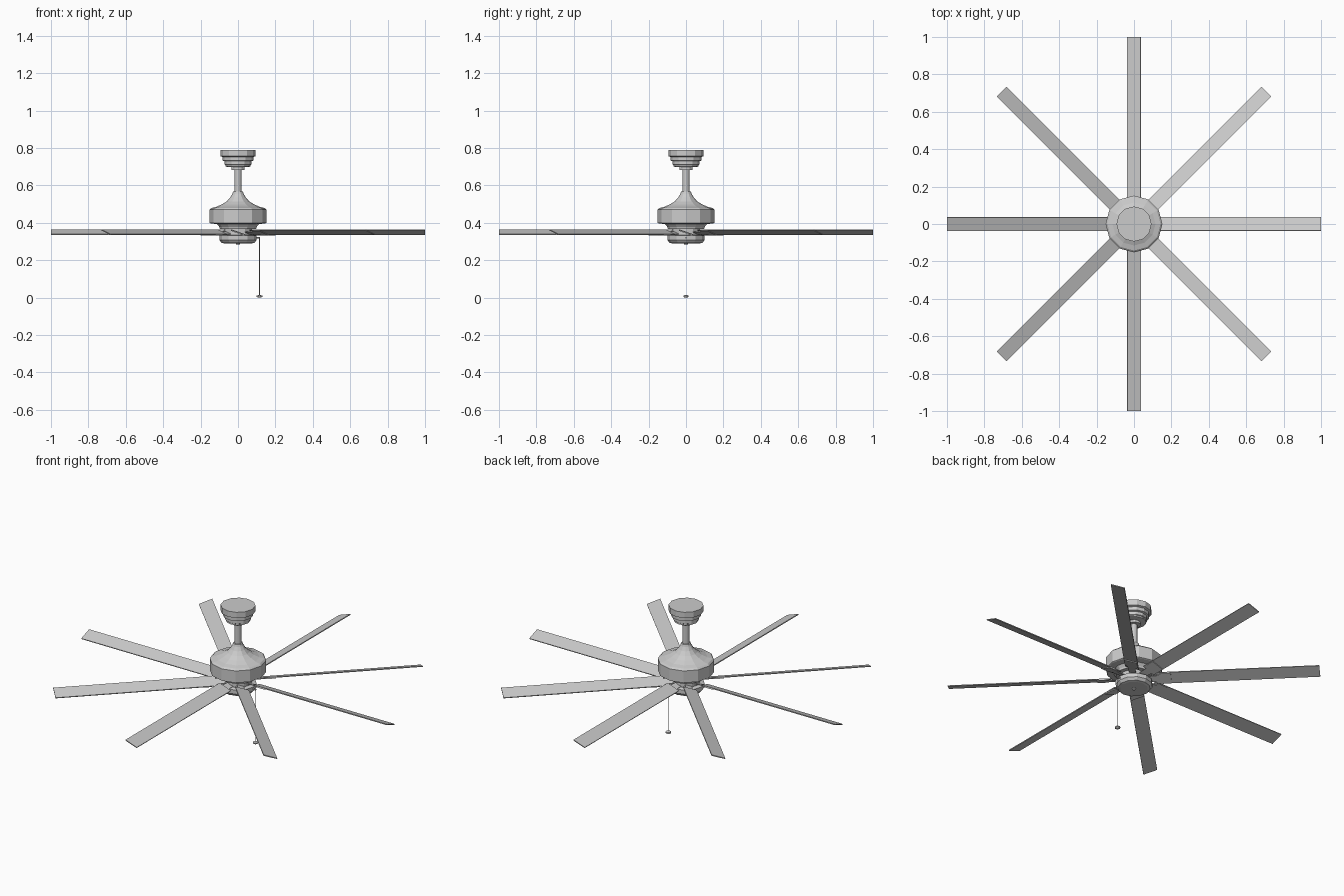
import bpy, bmesh, math
from mathutils import Matrix, Vector

if "Cube" in bpy.data.objects:
    bpy.data.objects.remove(bpy.data.objects["Cube"])

SIDES = 12


def finish(name, bm):
    bmesh.ops.recalc_face_normals(bm, faces=bm.faces[:])
    me = bpy.data.meshes.new(name)
    bm.to_mesh(me)
    bm.free()
    ob = bpy.data.objects.new(name, me)
    bpy.context.collection.objects.link(ob)
    return ob


def lathe(name, profile, sides=SIDES, x=0.0):
    """Closed turned solid from (radius, z) points."""
    bm = bmesh.new()
    rings = [[bm.verts.new((x + r * math.cos(2 * math.pi * i / sides),
                            r * math.sin(2 * math.pi * i / sides), z))
              for i in range(sides)] for r, z in profile]
    for a, b in zip(rings, rings[1:]):
        for i in range(sides):
            j = (i + 1) % sides
            bm.faces.new((a[i], a[j], b[j], b[i]))
    bm.faces.new(rings[0])
    bm.faces.new(rings[-1])
    return finish(name, bm)


def plate(name, outline, thickness, matrix):
    """Flat outline extruded to a thin slab, then placed."""
    bm = bmesh.new()
    f = bm.faces.new([bm.verts.new((x, y, -thickness / 2)) for x, y in outline])
    ext = bmesh.ops.extrude_face_region(bm, geom=[f])
    up = [v for v in ext["geom"] if isinstance(v, bmesh.types.BMVert)]
    bmesh.ops.translate(bm, verts=up, vec=(0, 0, thickness))
    bm.transform(matrix)
    return finish(name, bm)


# Ceiling canopy with stepped rings
lathe("ceiling_canopy", [(.094, .79), (.094, .756), (.082, .752), (.082, .732),
                         (.071, .729), (.071, .711), (.066, .708), (.066, .70),
                         (.036, .697), (.036, .683)])

# Down rod
lathe("down_rod", [(.018, .70), (.018, .55)])

# Motor housing with flared bell top
lathe("motor_housing", [(.026, .567), (.03, .555), (.042, .535), (.06, .515),
                        (.085, .499), (.115, .486), (.142, .479), (.152, .470),
                        (.152, .400), (.146, .397), (.112, .393), (.100, .378),
                        (.097, .368), (.07, .366)])

# Rotating hub and lower switch cup
lathe("hub", [(.075, .37), (.075, .328)])
lathe("switch_cup", [(.085, .336), (.100, .332), (.100, .308), (.088, .293), (.075, .290)])
lathe("bottom_cap", [(.012, .292), (.012, .286), (.007, .283)])

# Eight pitched blades with blade irons
pitch = -math.atan2(.026, .074)
for i in range(8):
    m = (Matrix.Rotation(i * math.pi / 4, 4, 'Z') @ Matrix.Translation((0, 0, .35))
         @ Matrix.Rotation(pitch, 4, 'X'))
    plate(f"blade_{i + 1}", [(.12, -.039), (1, -.039), (1, .039), (.12, .039)], .005, m)
    plate(f"blade_iron_{i + 1}", [(.06, -.018), (.13, -.022), (.15, -.037), (.2, -.037),
                                  (.2, .037), (.15, .037), (.13, .022), (.06, .018)],
          .004, m @ Matrix.Translation((0, 0, -.0045)))

# Pull chain with its outlet stub and pendant
bm = bmesh.new()
bmesh.ops.create_cone(bm, cap_ends=True, segments=8, radius1=.005, radius2=.005, depth=.035,
                      matrix=Matrix.Translation((.1, 0, .32)) @ Matrix.Rotation(math.pi / 2, 4, 'Y'))
finish("chain_outlet", bm)
lathe("pull_chain", [(.0015, .32), (.0015, .01)], 6, .115)
lathe("chain_pendant", [(.004, .014), (.015, .010), (.015, .004), (.008, 0)], 10, .115)
